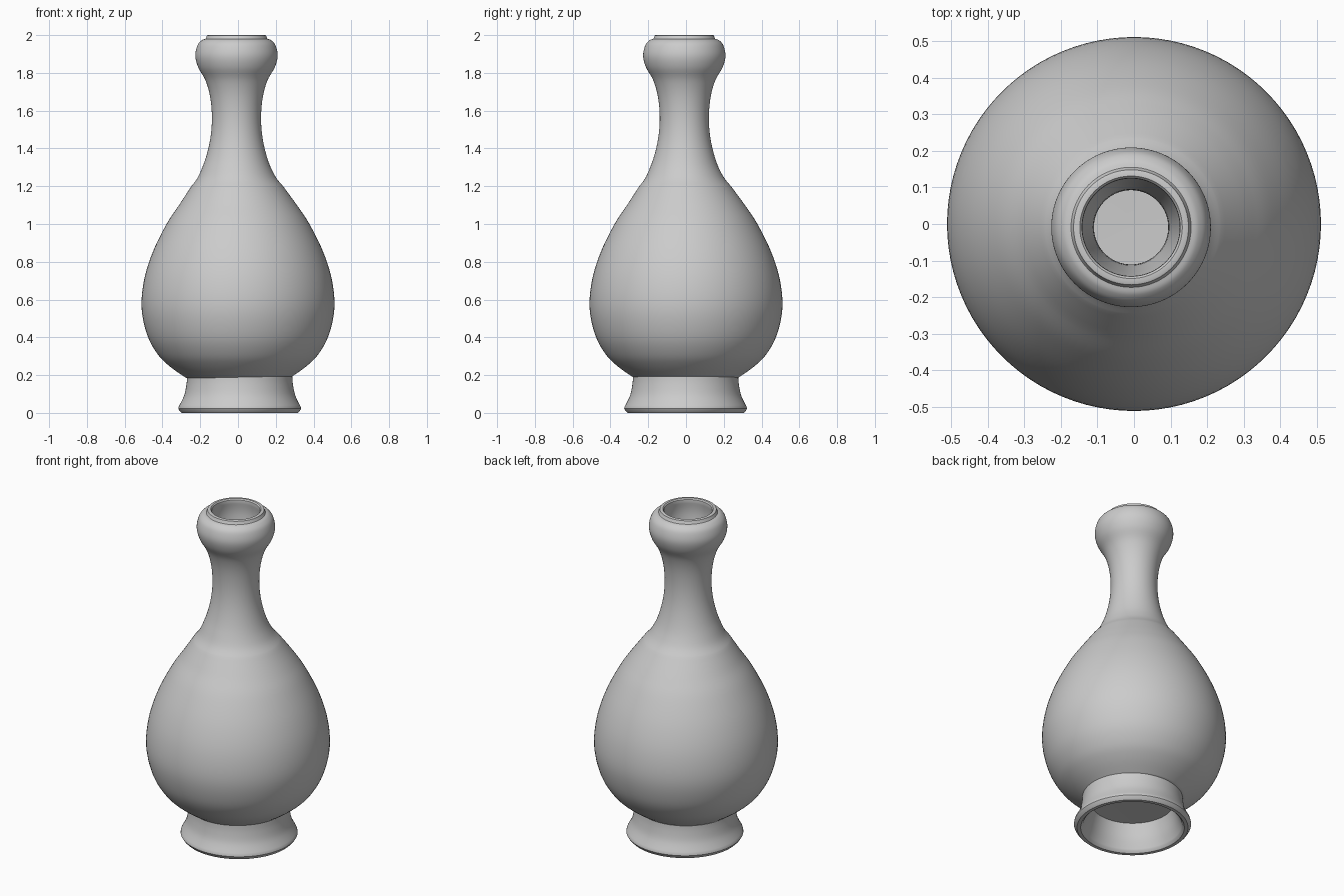
import bpy, bmesh, math

if "Cube" in bpy.data.objects:
    bpy.data.objects.remove(bpy.data.objects["Cube"])

SEG = 96


def smooth_path(pts, n=5):
    """Catmull-Rom through (radius, z) points."""
    out = []
    for i in range(len(pts) - 1):
        p = [pts[max(i - 1, 0)], pts[i], pts[i + 1], pts[min(i + 2, len(pts) - 1)]]
        for k in range(n):
            t = k / n
            out.append(tuple(0.5 * (2 * b + (c - a) * t + (2 * a - 5 * b + 4 * c - d) * t * t
                                    + (3 * b - a - 3 * c + d) * t ** 3)
                             for a, b, c, d in zip(*p)))
    return out + [pts[-1]]


def lathe(name, profile, centre, closed=False):
    """Spin a profile; centre(z) gives the slightly uneven axis."""
    bm = bmesh.new()
    rings = []
    for r, z in profile:
        cx, cy = centre(z)
        if r < 1e-5:
            rings.append([bm.verts.new((cx, cy, z))] * SEG)
        else:
            rings.append([bm.verts.new((cx + r * math.cos(2 * math.pi * i / SEG),
                                        cy + r * math.sin(2 * math.pi * i / SEG), z))
                          for i in range(SEG)])
    for a, b in zip(rings, rings[1:]):
        for i in range(SEG):
            j = (i + 1) % SEG
            bm.faces.new(list(dict.fromkeys((a[i], a[j], b[j], b[i]))))
    bmesh.ops.recalc_face_normals(bm, faces=bm.faces)
    mesh = bpy.data.meshes.new(name)
    bm.to_mesh(mesh)
    bm.free()
    ob = bpy.data.objects.new(name, mesh)
    bpy.context.collection.objects.link(ob)
    bpy.ops.object.select_all(action='DESELECT')
    ob.select_set(True)
    bpy.context.view_layer.objects.active = ob
    bpy.ops.object.shade_smooth_by_angle(angle=math.radians(35))
    return ob


def neck_axis(z):
    t = min(max((z - 1.1) / 0.2, 0), 1)
    return -0.008 * t, -0.009 * t


# Body, neck and bulb mouth: outside, lip, then the hollow inside
belly = smooth_path([(0.275, 0.185), (0.36, 0.245), (0.425, 0.31), (0.48, 0.41), (0.51, 0.55),
                     (0.498, 0.7), (0.452, 0.85), (0.378, 1.0), (0.312, 1.1), (0.243, 1.2)])
neck = smooth_path([(0.243, 1.2), (0.205, 1.25), (0.166, 1.34), (0.139, 1.45), (0.13, 1.56),
                    (0.139, 1.67), (0.164, 1.76), (0.203, 1.83), (0.218, 1.89),
                    (0.207, 1.945), (0.185, 1.972), (0.164, 1.98)])
lip = [(0.161, 1.985), (0.157, 1.998), (0.152, 2.0), (0.14, 2.0), (0.134, 1.993)]
inside = smooth_path([(0.133, 1.98), (0.14, 1.9), (0.122, 1.76), (0.102, 1.56), (0.113, 1.43),
                      (0.175, 1.25), (0.285, 1.09), (0.42, 0.85), (0.478, 0.6), (0.455, 0.42),
                      (0.35, 0.28), (0.25, 0.225), (0.0, 0.215)])
lathe("vase_body", [(0.0, 0.185)] + belly[:-1] + neck + lip + inside, neck_axis)

# Flared hollow foot
foot_out = smooth_path([(0.278, 0.2), (0.282, 0.15), (0.295, 0.09), (0.323, 0.033)])
foot_in = smooth_path([(0.276, 0.012), (0.254, 0.07), (0.238, 0.13), (0.23, 0.16)])
lathe("foot_ring", foot_out + [(0.325, 0.022), (0.318, 0.01), (0.308, 0.0), (0.288, 0.0)]
      + foot_in + [(0.0, 0.165)], lambda z: (0.009, -0.002))
